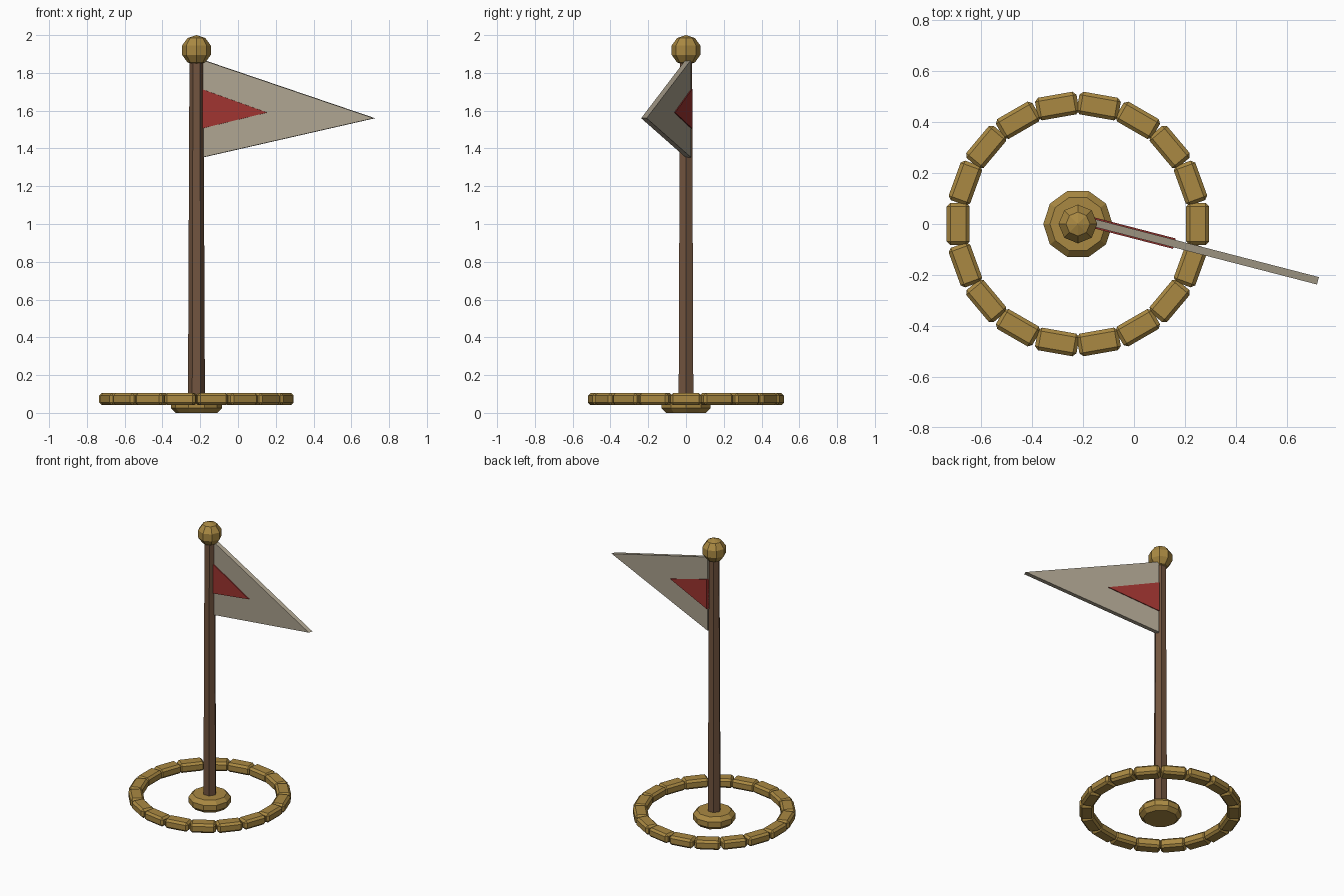
import bpy, bmesh
from math import sin, cos, pi, radians
from mathutils import Matrix, Vector

if "Cube" in bpy.data.objects:
    bpy.data.objects.remove(bpy.data.objects["Cube"])

CX = -0.22  # pole axis


def material(name, rgb):
    m = bpy.data.materials.new(name)
    m.diffuse_color = (*rgb, 1)
    m.use_nodes = True
    m.node_tree.nodes["Principled BSDF"].inputs["Base Color"].default_value = m.diffuse_color
    return m


GOLD = material("gold", (0.40, 0.25, 0.055))
WOOD = material("wood", (0.17, 0.09, 0.05))
CLOTH = material("cloth", (0.42, 0.37, 0.28))
RED = material("red", (0.35, 0.035, 0.03))


def finish(bm, name, mat):
    bmesh.ops.recalc_face_normals(bm, faces=bm.faces)
    me = bpy.data.meshes.new(name)
    bm.to_mesh(me)
    bm.free()
    me.materials.append(mat)
    ob = bpy.data.objects.new(name, me)
    bpy.context.collection.objects.link(ob)
    return ob


def lathe(name, profile, n, mat):
    """Faceted solid from (radius, z) rings, first corner on +x."""
    bm = bmesh.new()
    rings = [[bm.verts.new((CX + r * cos(2 * pi * i / n), r * sin(2 * pi * i / n), z))
              for i in range(n)] for r, z in profile]
    for a, b in zip(rings, rings[1:]):
        for i in range(n):
            j = (i + 1) % n
            bm.faces.new((a[i], a[j], b[j], b[i]))
    bm.faces.new(rings[0])
    bm.faces.new(rings[-1])
    bmesh.ops.remove_doubles(bm, verts=bm.verts, dist=1e-5)
    return finish(bm, name, mat)


def pennant(name, points, thickness, mat):
    """Triangular slab in (distance, z), swung about the pole edge."""
    bm = bmesh.new()
    face = bm.faces.new([bm.verts.new((d, -thickness / 2, z)) for d, z in points])
    out = bmesh.ops.extrude_face_region(bm, geom=[face], use_keep_orig=True)
    moved = [v for v in out["geom"] if isinstance(v, bmesh.types.BMVert)]
    bmesh.ops.translate(bm, verts=moved, vec=(0, thickness, 0))
    bm.transform(Matrix.Translation((-0.19, 0.013, 0)) @ Matrix.Rotation(radians(-14.5), 4, 'Z'))
    return finish(bm, name, mat)


# Foot, pole and ball finial
lathe("foot", [(0.11, 0), (0.136, 0.025), (0.136, 0.062), (0.11, 0.088)], 10, GOLD)
lathe("pole", [(0.045, 0.05), (0.037, 1.87)], 6, WOOD)
ball = [(max(0.08 * sin(pi * k / 5), 1e-7), 1.92 - 0.08 * cos(pi * k / 5)) for k in range(6)]
lathe("finial", ball, 8, GOLD)

# Flag with red inset on both sides
pennant("flag", [(0, 1.87), (0, 1.352), (0.942, 1.56)], 0.03, CLOTH)
pennant("flag_emblem", [(0, 1.715), (0, 1.505), (0.36, 1.59)], 0.042, RED)

# Ground ring of chamfered blocks
bm = bmesh.new()
for k in range(18):
    place = (Matrix.Translation((CX, 0, 0.073)) @ Matrix.Rotation(2 * pi * k / 18, 4, 'Z')
             @ Matrix.Translation((0.47, 0, 0)) @ Matrix.Diagonal((0.09, 0.165, 0.064, 1)))
    bmesh.ops.create_cube(bm, size=1, matrix=place)
bmesh.ops.bevel(bm, geom=bm.edges[:], offset=0.014, segments=1, affect='EDGES')
finish(bm, "ground_ring", GOLD)
